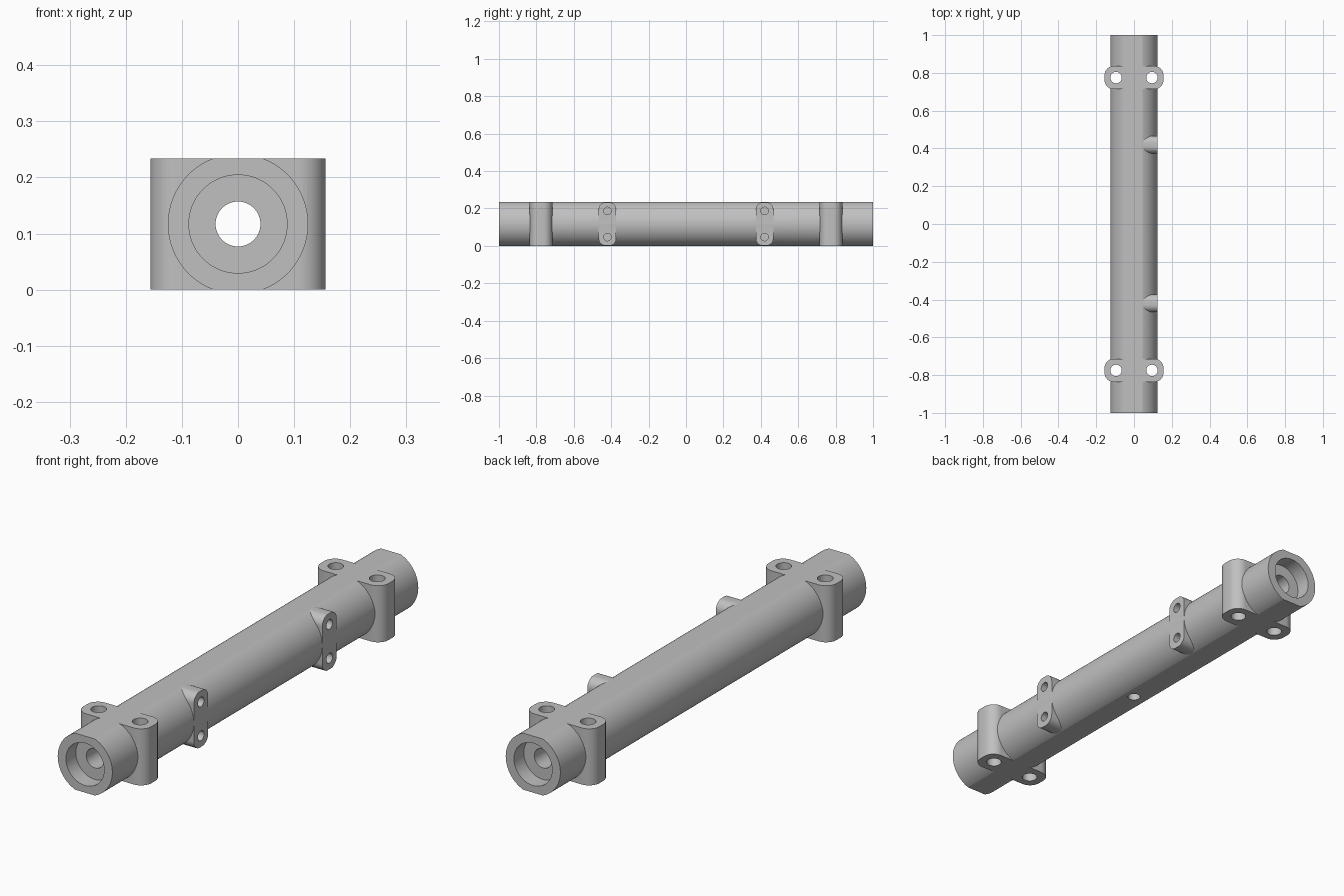
import bpy, bmesh, math
from mathutils import Matrix, Vector

cube = bpy.data.objects.get("Cube")
if cube:
    bpy.data.objects.remove(cube)

HEIGHT = 0.234
MID = HEIGHT / 2

grey = bpy.data.materials.new("machined_grey")
grey.use_nodes = True
GREY = (0.53, 0.53, 0.53, 1)
grey.diffuse_color = GREY
grey.node_tree.nodes["Principled BSDF"].inputs["Base Color"].default_value = GREY

TURN = {"X": Matrix.Rotation(math.pi / 2, 4, "Y"),
        "Y": Matrix.Rotation(-math.pi / 2, 4, "X"),
        "Z": Matrix.Identity(4)}


def make_object(name, bm):
    mesh = bpy.data.meshes.new(name)
    bmesh.ops.recalc_face_normals(bm, faces=bm.faces)
    bm.to_mesh(mesh)
    bm.free()
    mesh.materials.append(grey)
    obj = bpy.data.objects.new(name, mesh)
    bpy.context.collection.objects.link(obj)
    return obj


def cylinder(name, radius, length, centre, axis, sides=64):
    bm = bmesh.new()
    bmesh.ops.create_cone(bm, cap_ends=True, segments=sides, radius1=radius,
                          radius2=radius, depth=length,
                          matrix=Matrix.Translation(centre) @ TURN[axis])
    return make_object(name, bm)


def rounded_block(name, size, centre, axis, radius=0):
    """Box whose edges parallel to the axis are rounded."""
    bm = bmesh.new()
    bmesh.ops.create_cube(bm, size=1, matrix=Matrix.Diagonal((*size, 1)))
    if radius:
        k = "XYZ".index(axis)
        edges = [e for e in bm.edges
                 if abs(e.verts[0].co[k] - e.verts[1].co[k]) > 1e-4]
        bmesh.ops.bevel(bm, geom=edges, offset=radius, segments=10,
                        profile=0.5, affect="EDGES")
    bmesh.ops.translate(bm, verts=bm.verts, vec=Vector(centre))
    return make_object(name, bm)


def combine(target, tool, operation):
    mod = target.modifiers.new(operation.lower(), "BOOLEAN")
    mod.object, mod.operation, mod.solver = tool, operation, "EXACT"
    bpy.context.view_layer.objects.active = target
    bpy.ops.object.modifier_apply(modifier=mod.name)
    bpy.data.objects.remove(tool)


# Main tube
body = cylinder("tube_body", 0.125, 2, (0, 0, MID), "Y", 128)

# Vertical mounting lugs near both ends, and pads on the left side
for s in (-1, 1):
    lug = rounded_block("mounting_lug", (0.312, 0.122, 0.4),
                        (0, s * 0.775, MID), "Z", 0.048)
    combine(body, lug, "UNION")
    pad = rounded_block("side_pad", (0.1145, 0.094, HEIGHT - 0.002),
                        (0.0673, s * 0.42, MID), "X", 0.038)
    combine(body, pad, "UNION")

# Flat top and bottom
slab = rounded_block("flat_trim", (1, 3, HEIGHT), (0, 0, MID), "Z")
combine(body, slab, "INTERSECT")

# Central bore and drain hole in the underside
combine(body, cylinder("bore", 0.04, 2.2, (0, 0, MID), "Y"), "DIFFERENCE")
combine(body, cylinder("drain", 0.025, 0.2, (0, 0, MID - 0.1), "Z", 32), "DIFFERENCE")

for s in (-1, 1):
    # Bearing recess at each end
    recess = cylinder("recess", 0.0875, 0.13, (0, s, MID), "Y", 96)
    combine(body, recess, "DIFFERENCE")
    for t in (-1, 1):
        # Through holes in the lugs, blind holes in the side pads
        bolt = cylinder("bolt_hole", 0.03, 0.5, (t * 0.095, s * 0.775, MID), "Z", 40)
        combine(body, bolt, "DIFFERENCE")
        screw = cylinder("screw_hole", 0.02, 0.2,
                         (0.145, s * 0.42, MID + t * 0.07), "X", 32)
        combine(body, screw, "DIFFERENCE")

bpy.ops.object.select_all(action="DESELECT")
body.select_set(True)
bpy.context.view_layer.objects.active = body
bpy.ops.object.shade_smooth_by_angle(angle=math.radians(20))
